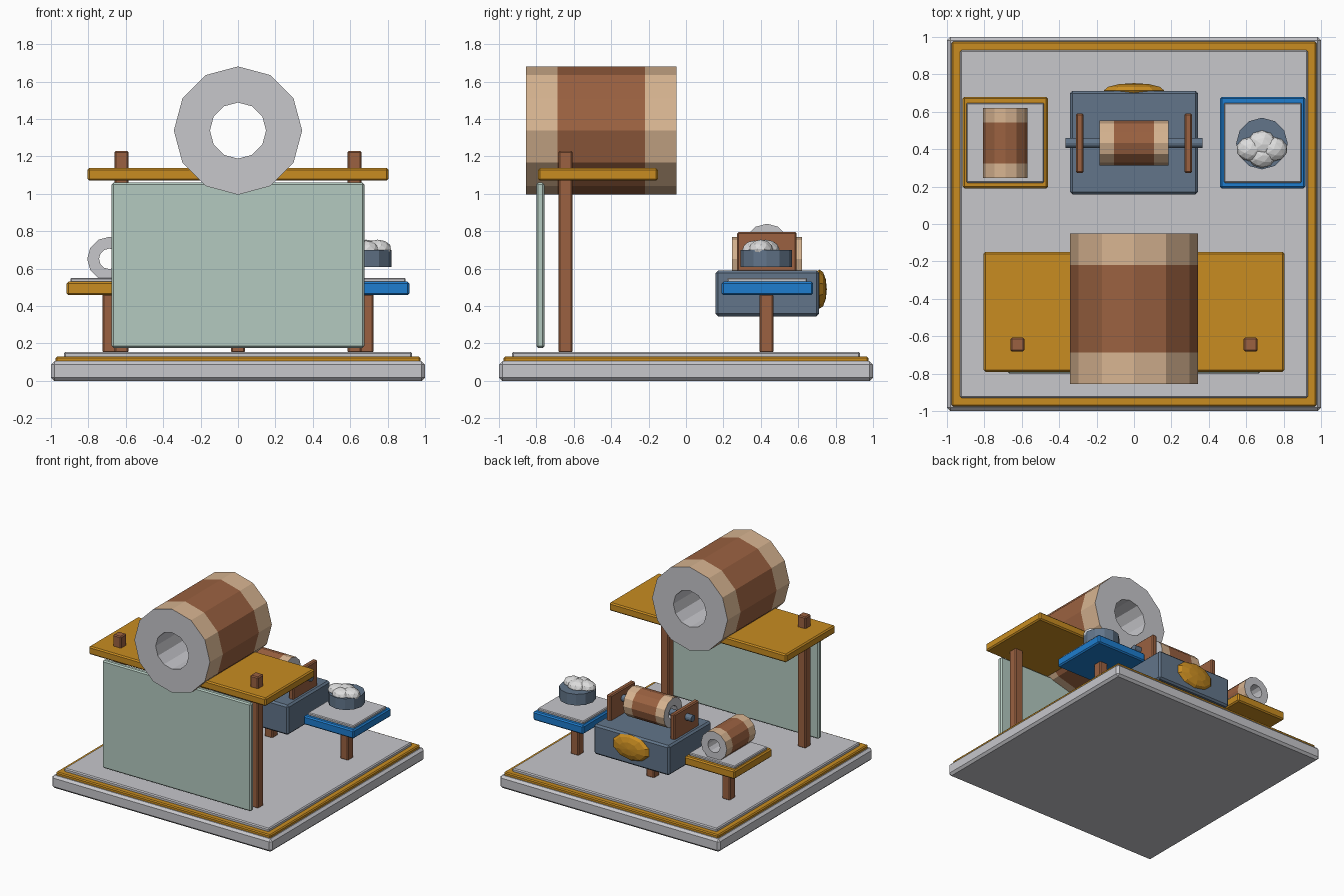
import bpy, bmesh, math

if "Cube" in bpy.data.objects:
    bpy.data.objects.remove(bpy.data.objects["Cube"])


def mat(name, rgb):
    m = bpy.data.materials.new(name)
    m.diffuse_color = (*rgb, 1)
    m.use_nodes = True
    m.node_tree.nodes["Principled BSDF"].inputs["Base Color"].default_value = m.diffuse_color
    return m


GREY = mat("light grey", (0.57, 0.57, 0.60))
GOLD = mat("gold", (0.578, 0.262, 0.015))
BLUE = mat("blue", (0.013, 0.205, 0.62))
BROWN = mat("brown", (0.325, 0.12, 0.052))
TAN = mat("tan", (0.68, 0.456, 0.283))
SLATE = mat("slate", (0.122, 0.178, 0.254))
SAGE = mat("sage", (0.456, 0.591, 0.527))
PALE = mat("pale grey", (0.72, 0.72, 0.72))


def finish(bm, name, mats, loc=(0, 0, 0), rot=(0, 0, 0)):
    bmesh.ops.recalc_face_normals(bm, faces=bm.faces)
    me = bpy.data.meshes.new(name)
    bm.to_mesh(me)
    bm.free()
    for m in mats:
        me.materials.append(m)
    ob = bpy.data.objects.new(name, me)
    ob.location, ob.rotation_euler = loc, rot
    bpy.context.collection.objects.link(ob)
    return ob


def box(name, x, y, z, m, bevel=0.01):
    """Bevelled box from (min, max) ranges."""
    bm = bmesh.new()
    bmesh.ops.create_cube(bm, size=1)
    for v in bm.verts:
        for i, (a, b) in enumerate((x, y, z)):
            v.co[i] = (a + b) / 2 + v.co[i] * (b - a)
    bmesh.ops.bevel(bm, geom=bm.edges[:], offset=bevel, segments=1, affect='EDGES')
    return finish(bm, name, [m])


def cyl(name, r, h, loc, m, rot=(0, 0, 0), n=12):
    bm = bmesh.new()
    bmesh.ops.create_cone(bm, cap_ends=True, segments=n, radius1=r, radius2=r, depth=h)
    return finish(bm, name, [m], loc, rot)


def roll(name, r, hole, length, loc, rot, n=12):
    """Hollow roll: closed profile swept round, brown centre band, tan ends, grey core."""
    h, b = length / 2, length * 0.29
    prof = [(r, -h), (r, -b), (r, b), (r, h), (hole, h), (hole, -h)]
    slots = [1, 0, 1, 2, 2, 2]
    bm = bmesh.new()
    rings = [[bm.verts.new((pr * math.cos(math.tau * k / n), pr * math.sin(math.tau * k / n), pz))
              for pr, pz in prof] for k in range(n)]
    for k in range(n):
        a, c = rings[k], rings[(k + 1) % n]
        for i, s in enumerate(slots):
            j = (i + 1) % len(prof)
            bm.faces.new((a[i], c[i], c[j], a[j])).material_index = s
    return finish(bm, name, [BROWN, TAN, GREY], loc, rot)


ALONG_Y, ALONG_X = (math.pi / 2, 0, 0), (0, math.pi / 2, 0)

# stepped base
box("base", (-1, 1), (-1, 1), (0, 0.105), GREY, 0.018)
box("base_trim", (-0.975, 0.975), (-0.975, 0.975), (0.095, 0.13), GOLD, 0.008)
box("floor", (-0.93, 0.93), (-0.93, 0.93), (0.12, 0.155), GREY, 0.008)

# front stall: panel, posts, board and large roll
box("front_panel", (-0.675, 0.675), (-0.8, -0.757), (0.175, 1.06), SAGE)
box("roof_board", (-0.805, 0.805), (-0.79, -0.15), (1.07, 1.137), GOLD)
for side, s in (("left", -1), ("right", 1)):
    cx = s * 0.623
    box(side + "_post", (cx - 0.037, cx + 0.037), (-0.682, -0.608), (0.15, 1.23), BROWN, 0.008)
roll("large_roll", 0.343, 0.15, 0.805, (0, -0.4525, 1.338), ALONG_Y)

# side tables
for side, s, m in (("left", -1, GOLD), ("right", 1, BLUE)):
    cx = s * 0.688
    box(side + "_table", (cx - 0.228, cx + 0.228), (0.19, 0.68), (0.458, 0.53), m)
    box(side + "_tray", (cx - 0.208, cx + 0.208), (0.22, 0.648), (0.525, 0.55), GREY, 0.006)
    box(side + "_table_leg", (cx - 0.037, cx + 0.037), (0.393, 0.467), (0.15, 0.465), BROWN, 0.008)
roll("small_roll", 0.118, 0.055, 0.375, (-0.688, 0.433, 0.652), ALONG_Y)

# bowl with heaped filling
cyl("bowl", 0.138, 0.092, (0.684, 0.43, 0.654), SLATE)
for i, (dx, y, z, sx, sy) in enumerate(((-0.062, 0.4, 0.705, 0.075, 0.065), (0.0, 0.425, 0.705, 0.08, 0.075),
                                       (0.062, 0.4, 0.705, 0.075, 0.065), (0.0, 0.365, 0.7, 0.075, 0.065))):
    bm = bmesh.new()
    bmesh.ops.create_icosphere(bm, subdivisions=2, radius=1)
    bmesh.ops.scale(bm, vec=(sx, sy, 0.05), verts=bm.verts)
    finish(bm, "filling_%d" % (i + 1), [PALE], (0.684 + dx, y, z))

# central roller stand
box("stand_body", (-0.343, 0.343), (0.158, 0.712), (0.345, 0.59), SLATE, 0.014)
box("stand_leg", (-0.037, 0.037), (0.393, 0.467), (0.15, 0.35), BROWN, 0.008)
for side, s in (("left", -1), ("right", 1)):
    cx = s * 0.29
    box(side + "_bracket", (cx - 0.021, cx + 0.021), (0.273, 0.592), (0.58, 0.795), BROWN, 0.008)
cyl("axle", 0.027, 0.735, (0, 0.433, 0.72), SLATE, ALONG_X)
roll("mounted_roll", 0.12, 0.055, 0.37, (0, 0.433, 0.72), ALONG_X)

# flattened gold boss on the back of the stand
bm = bmesh.new()
bmesh.ops.create_uvsphere(bm, u_segments=10, v_segments=6, radius=1)
bmesh.ops.scale(bm, vec=(0.17, 0.105, 0.04), verts=bm.verts)
finish(bm, "back_boss", [GOLD], (0, 0.713, 0.49), ALONG_Y)
